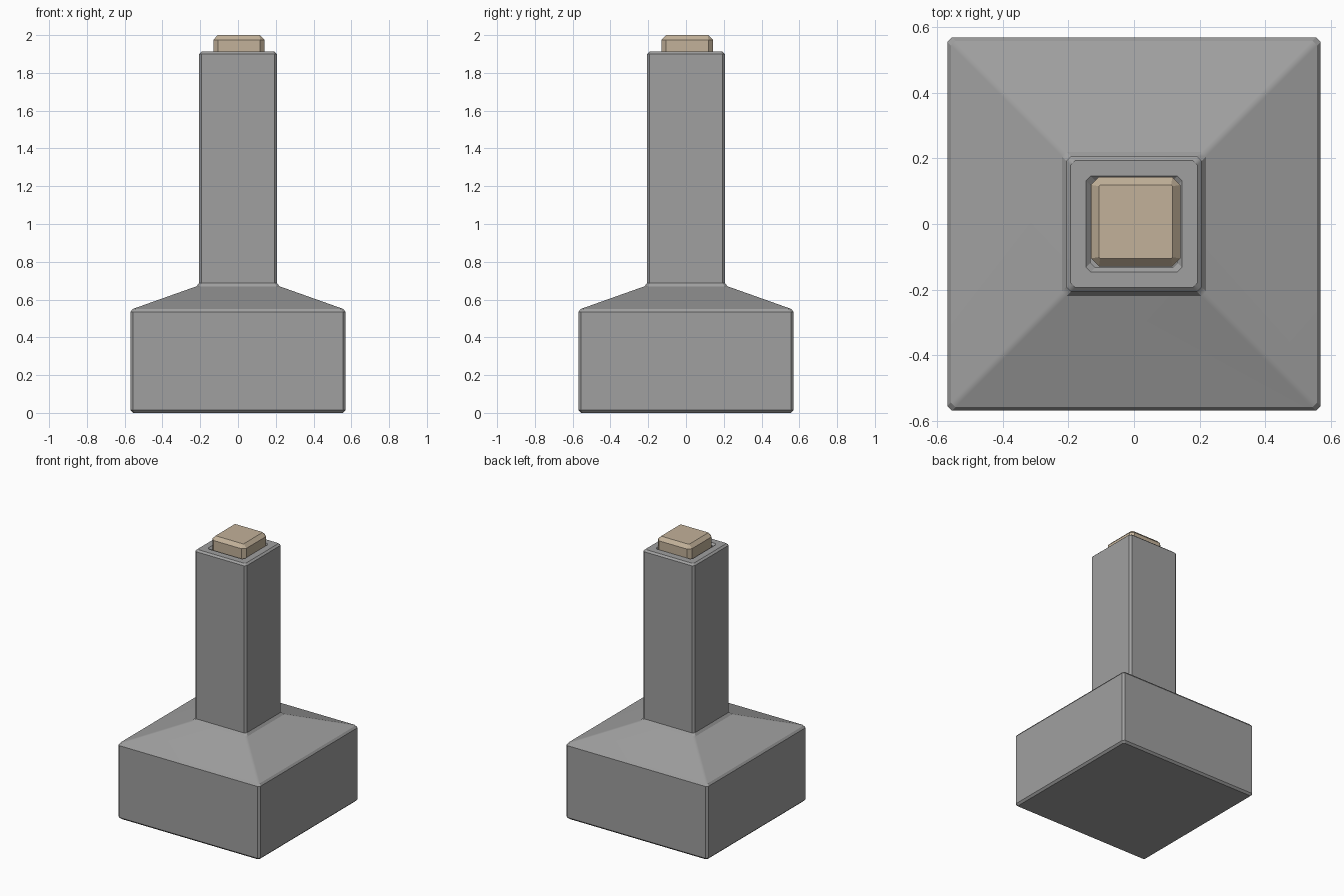
import bpy
import bmesh

cube = bpy.data.objects.get("Cube")
if cube:
    bpy.data.objects.remove(cube, do_unlink=True)


def make_material(name, color):
    mat = bpy.data.materials.new(name)
    mat.use_nodes = True
    mat.diffuse_color = color
    mat.node_tree.nodes["Principled BSDF"].inputs["Base Color"].default_value = color
    return mat


def square_ring(bm, half, cut, z):
    """Square outline with clipped corners, counter-clockwise."""
    inner = half - cut
    points = []
    x, y = half, inner
    for _ in range(4):
        points += [(x, -y), (x, y)]
        x, y = -y, x
        # keep each side's start on the next quarter turn
        x, y = half, inner
    verts = []
    for turn, (px, py) in enumerate(points):
        for _ in range(turn // 2):
            px, py = -py, px
        verts.append(bm.verts.new((px, py, z)))
    return verts


def loft(name, rings, mat, center=(0, 0)):
    """Join stacked square outlines (half width, corner cut, height)."""
    bm = bmesh.new()
    loops = [square_ring(bm, *ring) for ring in rings]
    for low, high in zip(loops, loops[1:]):
        for i in range(8):
            j = (i + 1) % 8
            bm.faces.new((low[i], low[j], high[j], high[i]))
    bm.faces.new(loops[0][::-1])
    bm.faces.new(loops[-1])
    mesh = bpy.data.meshes.new(name)
    bm.to_mesh(mesh)
    bm.free()
    mesh.materials.append(mat)
    obj = bpy.data.objects.new(name, mesh)
    obj.location = (*center, 0)
    bpy.context.collection.objects.link(obj)
    bpy.ops.object.select_all(action="DESELECT")
    obj.select_set(True)
    bpy.context.view_layer.objects.active = obj
    bpy.ops.object.shade_smooth_by_angle(angle=0.52)
    weighted = obj.modifiers.new("Weighted normals", "WEIGHTED_NORMAL")
    weighted.keep_sharp = True
    return obj


concrete = make_material("concrete grey", (0.35, 0.35, 0.35, 1))
timber = make_material("pale tan", (0.54, 0.44, 0.32, 1))

# Footing, sloped shoulder and column with a shallow chamfered socket on top
loft("footing_and_column", [
    (0.555, 0.01, 0),
    (0.569, 0.014, 0.014),
    (0.569, 0.014, 0.535),
    (0.558, 0.014, 0.55),
    (0.22, 0.014, 0.67),
    (0.206, 0.014, 0.688),
    (0.206, 0.014, 1.9),
    (0.193, 0.014, 1.912),
    (0.146, 0.014, 1.912),
    (0.132, 0.014, 1.898),
    (0.132, 0.014, 1.88),
], concrete)

# Chamfered post end sitting in the socket
loft("post_end", [
    (0.136, 0.024, 1.87),
    (0.136, 0.024, 1.975),
    (0.112, 0.004, 2.0),
], timber, center=(0.005, 0.007))
